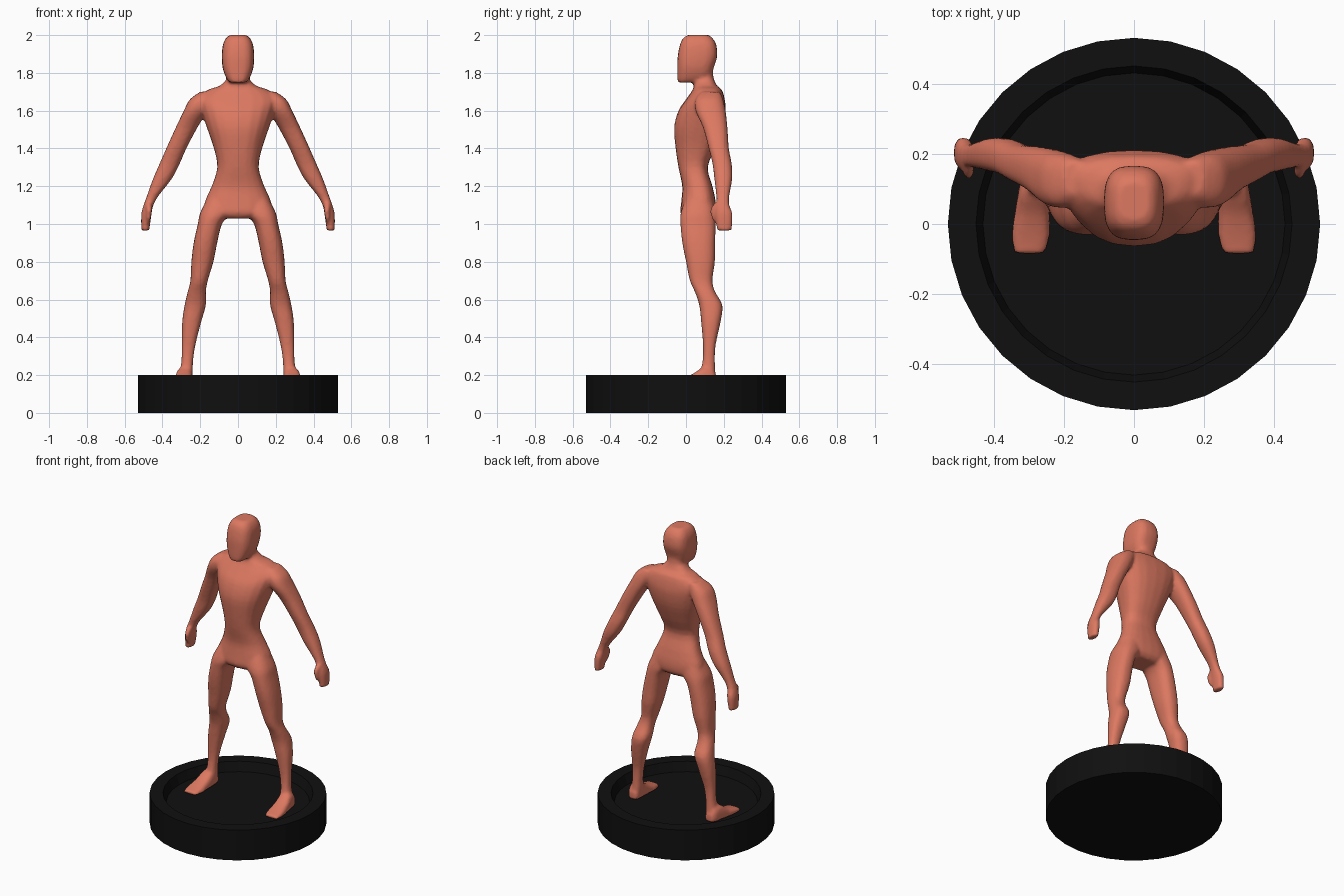
import bpy, bmesh, math

cube = bpy.data.objects.get("Cube")
if cube:
    bpy.data.objects.remove(cube, do_unlink=True)

UNIT = 0.01     # ring tables are in hundredths
SIDES = 20


def make_material(name, colour):
    mat = bpy.data.materials.new(name)
    mat.use_nodes = True
    mat.diffuse_color = (*colour, 1)
    shader = mat.node_tree.nodes["Principled BSDF"]
    shader.inputs["Base Color"].default_value = (*colour, 1)
    shader.inputs["Roughness"].default_value = 0.8
    return mat


def make_object(name, bm, mat):
    bmesh.ops.recalc_face_normals(bm, faces=bm.faces[:])
    mesh = bpy.data.meshes.new(name)
    bm.to_mesh(mesh)
    bm.free()
    mesh.materials.append(mat)
    obj = bpy.data.objects.new(name, mesh)
    bpy.context.collection.objects.link(obj)
    return obj


def refine(rings, steps=3):
    """Add rings along a smooth curve through the given ones."""
    result = []
    last = len(rings) - 1
    for i in range(last):
        a, b, c, d = (rings[min(max(k, 0), last)] for k in range(i - 1, i + 3))
        for s in range(steps):
            t = s / steps
            result.append([
                q + 0.5 * t * (r - p + t * (2 * p - 5 * q + 4 * r - w
                                            + t * (3 * (q - r) + w - p)))
                for p, q, r, w in zip(a, b, c, d)])
    return result + [rings[last]]


def power(value, exponent):
    return math.copysign(abs(value) ** exponent, value)


def bridge(bm, loops):
    """Join neighbouring loops with quads and cap both ends."""
    for low, high in zip(loops, loops[1:]):
        n = len(low)
        for i in range(n):
            j = (i + 1) % n
            bm.faces.new((low[i], low[j], high[j], high[i]))
    bm.faces.new(loops[0])
    bm.faces.new(loops[-1])


def loft(bm, rings, side=1, square=2.4, widest=0.5, lengthwise=False):
    """Rings are (position, u min, u max, v min, v max)."""
    loops = []
    for pos, u0, u1, v0, v1 in refine(rings):
        mid_u, mid_v = (u0 + u1) / 2, v0 + (v1 - v0) * widest
        loop = []
        for k in range(SIDES):
            angle = math.tau * k / SIDES
            c = power(math.cos(angle), 2 / square)
            s = power(math.sin(angle), 2 / square)
            u = mid_u + c * (u1 - u0) / 2
            v = mid_v + s * ((v1 - mid_v) if s > 0 else (mid_v - v0))
            point = (u, pos, v) if lengthwise else (u, v, pos)
            loop.append(bm.verts.new((side * point[0] * UNIT,
                                      point[1] * UNIT, point[2] * UNIT)))
        loops.append(loop)
    bridge(bm, loops)


def centred(rows):
    return [(z, -w, w, y0, y1) for z, w, y0, y1 in rows]


# Central parts: height, half width, front, back
torso = centred([
    (176, 6.5, 5, 15), (173, 10, 4, 16.5), (171, 16, 3.5, 19),
    (166, 21, 0, 20.5), (160, 19.5, -4, 21), (151, 16.5, -6.3, 19.5),
    (140, 12.8, -5.5, 15.5), (130, 11, -4, 11.5), (120, 14, -2, 14),
    (112, 17.5, -2.5, 15.7), (106, 17, -3, 15.5), (103, 11, -1, 13)])
neck = centred([
    (186, 6, 4.5, 14), (178, 6, 4, 14.5), (174, 7.5, 4, 15.5),
    (170, 10, 4, 17)])
head = centred([
    (200, 4.5, 1, 12), (198.5, 6.3, -1.5, 14), (195, 8, -3.2, 16),
    (189, 8.6, -4.4, 16.6), (183, 8.2, -4.6, 14.8), (178, 6.6, -4.6, 13),
    (175, 4.6, -4.4, 7)])

# Paired parts: height, inner, outer, front, back
leg = [
    (114, 3, 16, 0, 14), (106, 4, 20, -2.8, 15.5), (100, 8.5, 21.3, -3, 15.7),
    (90, 11, 23.5, -2, 15.5), (80, 13, 24.7, 0, 15.3), (70, 16, 25.2, 2, 14),
    (64, 17, 26.7, 4.7, 15.5), (57, 17, 28.3, 7, 19.3),
    (48, 19.5, 29.6, 8, 18.3), (36, 22.5, 29.8, 9, 15.7),
    (27, 23.8, 30, 8.7, 15.3), (20, 24, 31, 7, 15.7), (16, 25, 31, 7, 15.5)]
arm = [
    (170, 13, 20, 8, 18), (166, 13, 25.5, 5, 19.7), (160, 16, 28.7, 5, 21),
    (151, 21.5, 33, 9, 22), (140, 27.3, 38, 12, 22.7),
    (132, 30.8, 41.5, 14, 24.2), (124, 35, 45, 15, 24.5),
    (115, 42, 48.2, 16, 23), (110, 44.8, 50, 16, 23),
    (105, 45.8, 51.2, 15.5, 24.7), (96.5, 47, 51.2, 16.3, 24.2)]
thumb = [
    (111, 46, 49, 15, 19), (108, 45.5, 48.7, 13, 18),
    (104, 46, 48.5, 13.3, 17), (101, 46.5, 48.3, 15, 17)]
# Foot runs from heel to toe: depth, inner, outer, sole, top
foot = [
    (16.3, 25.5, 30.5, 14.5, 19), (14, 24.5, 32, 14, 23),
    (9, 24, 33, 14, 24), (3, 24, 34, 14, 20.3),
    (-4, 24, 35, 14, 17.5), (-8.5, 25.5, 34, 14, 16.3)]

body_mesh = bmesh.new()
loft(body_mesh, torso, widest=0.6)
loft(body_mesh, neck)
loft(body_mesh, head, square=2.9)
for side in (1, -1):
    loft(body_mesh, leg, side)
    loft(body_mesh, foot, side, square=3, widest=0.25, lengthwise=True)
    loft(body_mesh, arm, side)
    loft(body_mesh, thumb, side)

clay = make_material("terracotta", (0.72, 0.19, 0.12))
black = make_material("matte_black", (0.005, 0.005, 0.005))

# Blend the overlapping parts into one continuous skin
body = make_object("body", body_mesh, clay)
blend = body.modifiers.new("blend", "REMESH")
blend.mode = "VOXEL"
blend.voxel_size = UNIT
blend.use_smooth_shade = True
relax = body.modifiers.new("relax", "SMOOTH")
relax.factor = 0.5
relax.iterations = 4

# Round stand with a shallow dished recess
stand_mesh = bmesh.new()
outline = [(0.53, 0), (0.53, 0.2), (0.45, 0.2), (0.43, 0.14)]
segments = 32
bridge(stand_mesh, [
    [stand_mesh.verts.new((r * math.cos(math.tau * k / segments),
                           r * math.sin(math.tau * k / segments), z))
     for k in range(segments)]
    for r, z in outline])
make_object("stand", stand_mesh, black)
